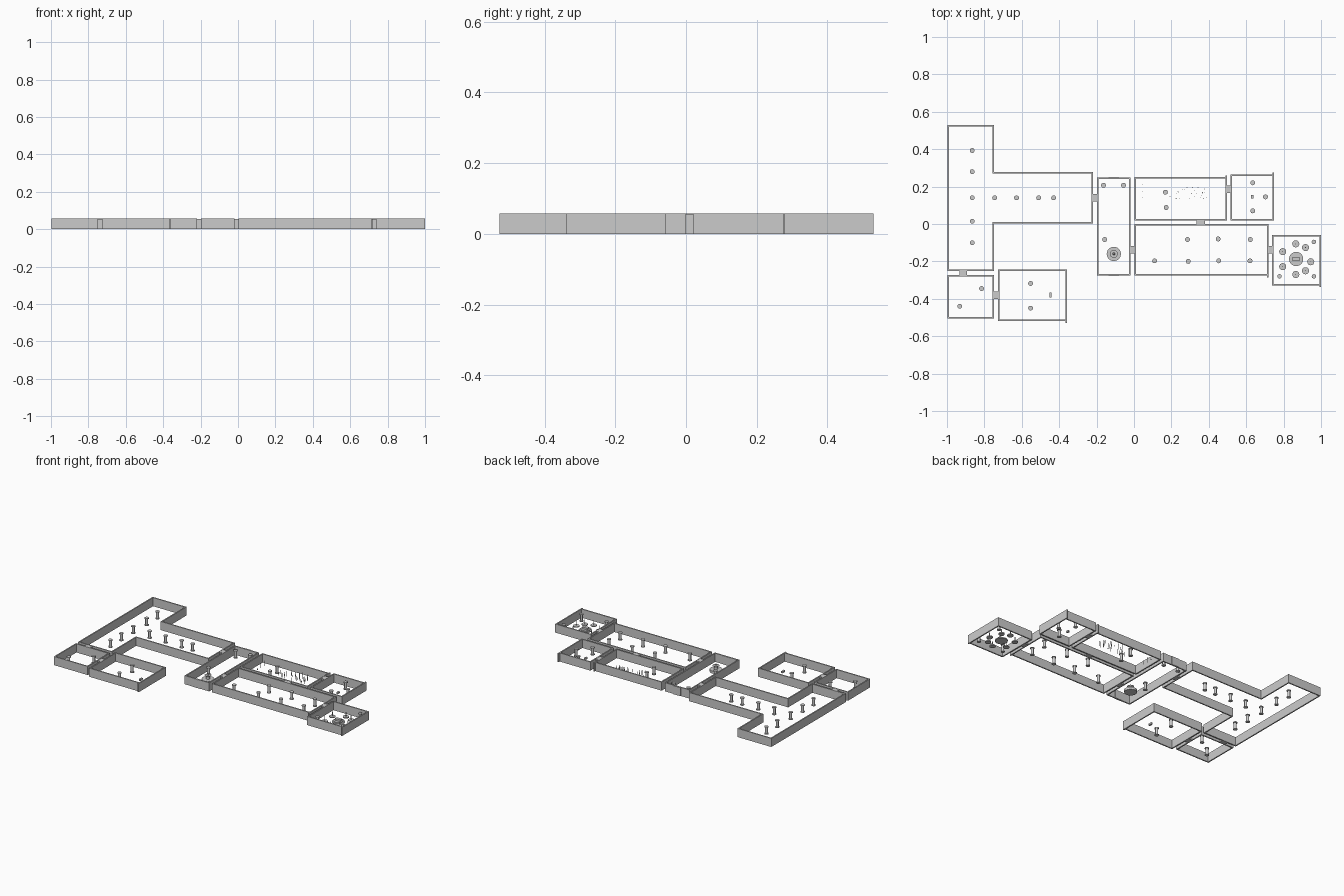
import bpy, bmesh, random
from mathutils import Matrix, Vector

if "Cube" in bpy.data.objects:
    bpy.data.objects.remove(bpy.data.objects["Cube"])

H, T = 0.057, 0.008
random.seed(4)


def finish(name, bm, smooth=False):
    me = bpy.data.meshes.new(name)
    bm.to_mesh(me)
    bm.free()
    ob = bpy.data.objects.new(name, me)
    bpy.context.collection.objects.link(ob)
    if smooth:
        bpy.context.view_layer.objects.active = ob
        ob.select_set(True)
        bpy.ops.object.shade_smooth_by_angle()
        ob.select_set(False)
    return ob


def box(bm, x0, x1, y0, y1, z0, z1):
    m = Matrix.Translation(((x0 + x1) / 2, (y0 + y1) / 2, (z0 + z1) / 2))
    bmesh.ops.create_cube(bm, size=1, matrix=m @ Matrix.Diagonal((x1 - x0, y1 - y0, z1 - z0, 1)))


def cyl(bm, x, y, z0, z1, r0, r1=None, n=16):
    bmesh.ops.create_cone(bm, cap_ends=True, segments=n, radius1=r0,
                          radius2=r0 if r1 is None else r1, depth=z1 - z0,
                          matrix=Matrix.Translation((x, y, (z0 + z1) / 2)))


def walls(name, pts):
    bm = bmesh.new()
    h = T / 2
    for (ax, ay), (bx, by) in zip(pts, pts[1:] + pts[:1]):
        box(bm, min(ax, bx) - h, max(ax, bx) + h, min(ay, by) - h, max(ay, by) + h, 0, H)
    finish(name, bm)


def rect(x0, x1, y0, y1):
    return [(x0, y0), (x1, y0), (x1, y1), (x0, y1)]


# Room walls (open floor and ceiling)
walls("great_hall_walls", [(-.992, .526), (-.752, .526), (-.752, .275), (-.222, .275),
                           (-.222, .007), (-.752, .007), (-.752, -.247), (-.992, -.247)])
walls("antechamber_walls", rect(-.992, -.752, -.5, -.276))
walls("south_chamber_walls", rect(-.724, -.362, -.514, -.247))
walls("corridor_walls", rect(-.194, -.022, -.272, .244))
walls("long_hall_walls", rect(.006, .716, -.272, -.004))
walls("trap_room_walls", rect(.006, .492, .024, .248))
walls("small_chamber_walls", rect(.52, .744, .024, .26))
walls("shrine_walls", rect(.742, .995, -.326, -.062))

# Wall ends running a little past the corners
bm = bmesh.new()
for x, y0, y1 in [(.744, .26, .276), (-.362, -.528, -.514), (.995, -.338, -.326),
                  (.716, -.285, -.272), (.492, .248, .26)]:
    box(bm, x - T / 2, x + T / 2, y0, y1, 0, H)
finish("wall_ends", bm)

# Doorways between the rooms
bm = bmesh.new()
for x, y, w, d in [(-.208, .14, .036, .04), (-.912, -.262, .04, .03), (-.738, -.38, .03, .04),
                   (-.009, -.137, .03, .04), (.357, .011, .044, .028), (.507, .185, .03, .04),
                   (.728, -.137, .03, .04), (-.108, .246, .056, .012), (-.108, -.272, .056, .012)]:
    box(bm, x - w / 2, x + w / 2, y - d / 2, y + d / 2, 0, H - .001)
finish("doorways", bm)

# Columns with base and capital
columns = [(-.865, y) for y in (.393, .28, .14, .015, -.1)]
columns += [(x, .14) for x in (-.745, -.628, -.51, -.43)]
columns += [(-.815, -.345), (-.932, -.44), (-.553, -.318), (-.553, -.45),
            (-.163, .207), (-.056, .207), (-.157, -.083),
            (.11, -.197), (.286, -.083), (.29, -.2), (.45, -.08), (.453, -.197),
            (.622, -.083), (.62, -.197), (.168, .17), (.172, .088),
            (.635, .22), (.703, .145), (.635, .07)]
bm = bmesh.new()
for x, y in columns:
    cyl(bm, x, y, 0, .005, .013)
    cyl(bm, x, y, .005, .044, .009)
    cyl(bm, x, y, .044, .05, .013)
finish("columns", bm, True)

# Fountain in the corridor
bm = bmesh.new()
fx, fy = -.108, -.16
cyl(bm, fx, fy, 0, .016, .038, n=24)
cyl(bm, fx, fy, .016, .034, .011)
cyl(bm, fx, fy, .034, .04, .012, .021)
cyl(bm, fx, fy, .04, .052, .007, .003)
finish("fountain", bm, True)

# Thin floor spikes in the trap room
bm = bmesh.new()
for i in range(30):
    x = .16 + .23 * random.random() ** .7
    cyl(bm, x, random.uniform(.13, .2), 0, random.uniform(.025, .045), .0018, .0006, 6)
for y in (.14, .175, .21):
    cyl(bm, .045, y, 0, .035, .0018, .0006, 6)
finish("spikes", bm)

# Chests
bm = bmesh.new()
for x, y, d in [(-.446, -.38, .026), (.632, .145, .018)]:
    box(bm, x - .006, x + .006, y - d / 2, y + d / 2, 0, .011)
finish("chests", bm)

# Shrine dais with altar block
bm = bmesh.new()
cyl(bm, .867, -.187, 0, .006, .038, n=24)
cyl(bm, .867, -.187, .006, .011, .029, n=24)
box(bm, .848, .886, -.197, -.177, .011, .023)
finish("altar", bm, True)

# Ring of braziers on low discs with thin stems
bm = bmesh.new()
for x, y in [(.865, -.106), (.917, -.126), (.795, -.148), (.795, -.228),
             (.945, -.202), (.917, -.25), (.865, -.27)]:
    cyl(bm, x, y, 0, .006, .019)
    cyl(bm, x, y, .006, .035, .0025, n=8)
finish("braziers", bm, True)

# Slim corner posts of the shrine
bm = bmesh.new()
for x, y in [(.962, -.096), (.778, -.28), (.962, -.28)]:
    cyl(bm, x, y, 0, .005, .012)
    cyl(bm, x, y, .005, .044, .008)
    cyl(bm, x, y, .044, .05, .012)
finish("shrine_posts", bm, True)
